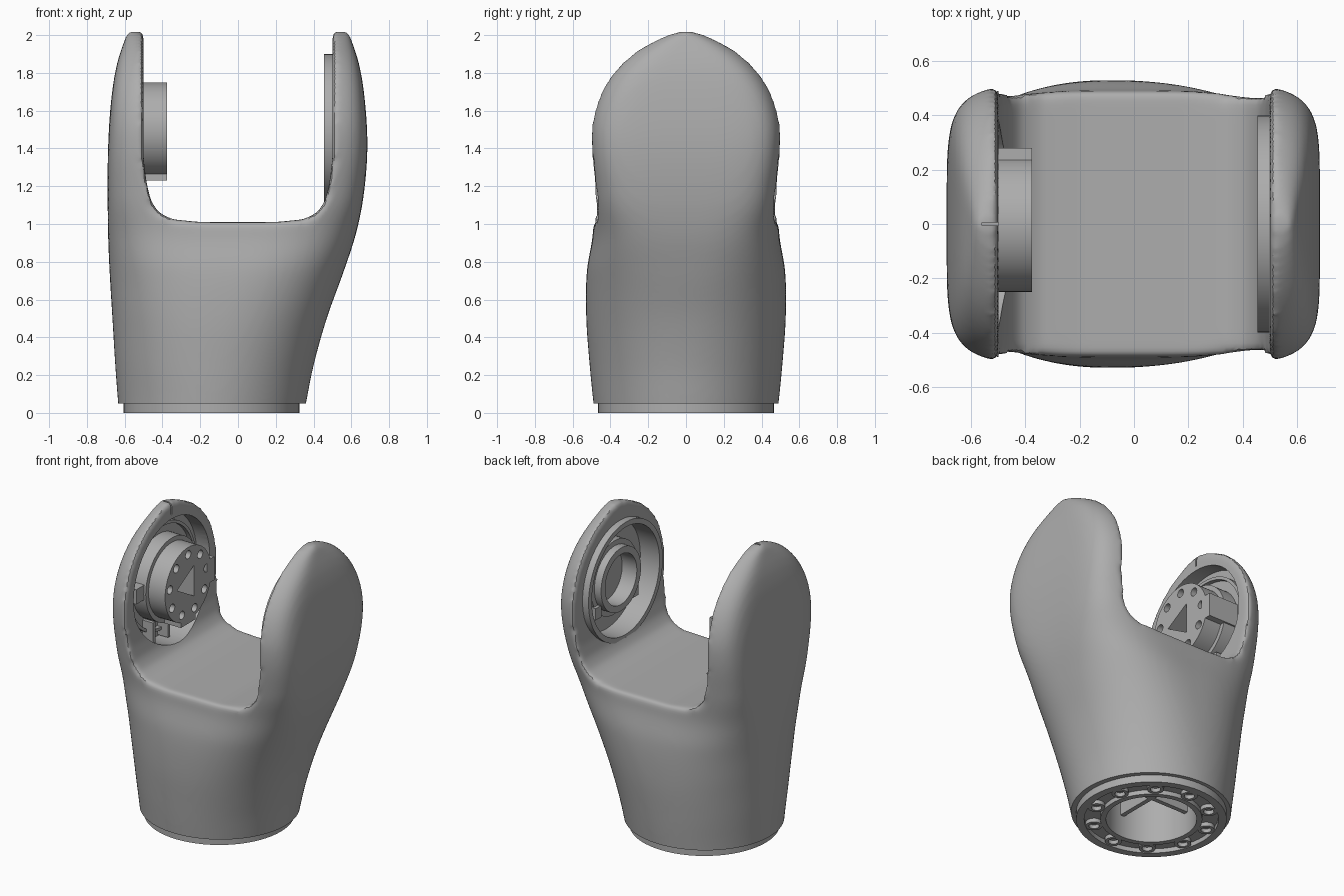
import bpy, bmesh, math
from mathutils import Matrix, Vector

cube = bpy.data.objects.get("Cube")
if cube:
    bpy.data.objects.remove(cube)

grey = bpy.data.materials.new("plain grey")
grey.use_nodes = True
COL = (0.42, 0.42, 0.42, 1)
grey.diffuse_color = COL
grey.node_tree.nodes["Principled BSDF"].inputs["Base Color"].default_value = COL
PIVOT = 1.5      # height of the joint axis
BASE_X = -0.14   # centre of the round base


def finish(name, bm):
    bmesh.ops.recalc_face_normals(bm, faces=bm.faces)
    me = bpy.data.meshes.new(name)
    bm.to_mesh(me)
    bm.free()
    me.materials.append(grey)
    ob = bpy.data.objects.new(name, me)
    bpy.context.collection.objects.link(ob)
    return ob


def activate(ob):
    bpy.ops.object.select_all(action='DESELECT')
    ob.select_set(True)
    bpy.context.view_layer.objects.active = ob


def smooth(ob):
    activate(ob)
    bpy.ops.object.shade_smooth_by_angle(angle=math.radians(32))


def modify(ob, kind, **settings):
    activate(ob)
    mod = ob.modifiers.new(kind, kind)
    for key, value in settings.items():
        setattr(mod, key, value)
    bpy.ops.object.modifier_apply(modifier=mod.name)


def cut(ob, cutter):
    modify(ob, 'BOOLEAN', operation='DIFFERENCE', solver='EXACT', object=cutter)
    bpy.data.objects.remove(cutter)


# Frames: local z runs along the joint axis, or straight up through the base
JOINT = Matrix.Translation((0, 0, PIVOT)) @ Matrix(((0, 0, 1), (1, 0, 0), (0, 1, 0))).to_4x4()
BASE = Matrix.Translation((BASE_X, 0, 0))


def rod(bm, frame, r, a, b, at=(0, 0), n=64, turn=0):
    m = frame @ Matrix.Translation((*at, (a + b) / 2)) @ Matrix.Rotation(turn, 4, 'Z')
    bmesh.ops.create_cone(bm, cap_ends=True, segments=n, radius1=r, radius2=r,
                          depth=abs(b - a), matrix=m)


def tube(bm, frame, r_out, r_in, a, b, at=(0, 0), n=64):
    rings = [[bm.verts.new(frame @ Vector((at[0] + r * math.cos(math.tau * i / n),
                                           at[1] + r * math.sin(math.tau * i / n), h)))
              for i in range(n)] for r, h in ((r_out, a), (r_out, b), (r_in, b), (r_in, a))]
    for k in range(4):
        p, q = rings[k], rings[(k + 1) % 4]
        for i in range(n):
            j = (i + 1) % n
            bm.faces.new((p[i], p[j], q[j], q[i]))


def box(bm, lo, hi):
    lo, hi = Vector(lo), Vector(hi)
    m = Matrix.Translation((lo + hi) / 2) @ Matrix.Diagonal((*(hi - lo), 1))
    bmesh.ops.create_cube(bm, size=1, matrix=m)


def around(count, r):
    return [(r * math.sin(math.tau * k / count), r * math.cos(math.tau * k / count))
            for k in range(count)]


# Shell sections: height, left edge, right edge, half depth, squareness
KEYS = [(-0.15, -0.62, 0.32, 0.465, 2), (0.05, -0.635, 0.36, 0.49, 2),
        (0.25, -0.65, 0.40, 0.51, 2.1), (0.5, -0.665, 0.47, 0.528, 2.3),
        (0.75, -0.68, 0.56, 0.525, 2.7), (0.95, -0.688, 0.625, 0.493, 3.6),
        (1.15, -0.69, 0.665, 0.497, 5), (1.4, -0.688, 0.685, 0.517, 6),
        (1.65, -0.672, 0.672, 0.517, 6), (1.85, -0.64, 0.64, 0.517, 5),
        (2.03, -0.58, 0.58, 0.517, 3)]


def section(z):
    """Cubic interpolation between the key sections."""
    i = max(k for k in range(len(KEYS) - 1) if KEYS[k][0] <= z or k == 0)
    p1, p2 = KEYS[i], KEYS[i + 1]
    p0, p3 = KEYS[max(i - 1, 0)], KEYS[min(i + 2, len(KEYS) - 1)]
    h = p2[0] - p1[0]
    t = (z - p1[0]) / h
    out = []
    for c in range(1, 5):
        m1 = (p2[c] - p0[c]) / (p2[0] - p0[0]) * h
        m2 = (p3[c] - p1[c]) / (p3[0] - p1[0]) * h
        out.append((2*t**3 - 3*t**2 + 1) * p1[c] + (t**3 - 2*t**2 + t) * m1
                   + (3*t**2 - 2*t**3) * p2[c] + (t**3 - t**2) * m2)
    return out


def power(v, n):
    return math.copysign(abs(v) ** (2 / n), v)


# Shell: lofted body, rounded off at the top like the joint
bm = bmesh.new()
N, TOP, MID = 96, 2.02, 1.46
levels = [-0.15 + (MID + 0.15) * i / 40 for i in range(40)]
levels += [MID + (TOP - MID) * math.sin(math.pi / 2 * i / 24.5) for i in range(25)]
rows = []
for z in levels:
    left, right, depth, n = section(z)
    if z > MID:
        depth *= math.sqrt(1 - ((z - MID) / (TOP - MID)) ** 2)
    rows.append([bm.verts.new(((left + right) / 2 + (right - left) / 2 * power(math.cos(a), n),
                               depth * power(math.sin(a), n), z))
                 for a in (math.tau * (i + 0.5) / N for i in range(N))])
for p, q in zip(rows, rows[1:]):
    for i in range(N):
        j = (i + 1) % N
        bm.faces.new((p[i], p[j], q[j], q[i]))
bm.faces.new(rows[0])
bm.faces.new(rows[-1])
shell = finish("fork_shell", bm)

# Saddle between the two arms
half = [(0.5, 2.3), (0.5, 1.35), (0.485, 1.22), (0.46, 1.12), (0.42, 1.06), (0.35, 1.025),
        (0.2, 1.01)]
bm = bmesh.new()
outline = [bm.verts.new((x, -1, z)) for x, z in half + [(-x, z) for x, z in reversed(half)]]
face = bm.faces.new(outline)
side = bmesh.ops.extrude_face_region(bm, geom=[face])["geom"]
bmesh.ops.translate(bm, verts=[v for v in side if isinstance(v, bmesh.types.BMVert)], vec=(0, 2, 0))
cut(shell, finish("saddle_cutter", bm))
modify(shell, 'REMESH', mode='VOXEL', voxel_size=0.016)
modify(shell, 'SMOOTH', factor=0.5, iterations=14)

# Flat base, joint pockets, base bore and the seam notch
bm = bmesh.new()
box(bm, (-1, -1, -1), (1, 1, 0.05))
cut(shell, finish("base_cutter", bm))
bm = bmesh.new()
rod(bm, JOINT, 0.41, -0.6, -0.4)
rod(bm, JOINT, 0.385, 0.4, 0.6)
rod(bm, BASE, 0.3, 0, 0.6)
box(bm, (-0.56, -0.005, 1.94), (-0.4, 0.005, 2.1))
cut(shell, finish("pocket_cutter", bm))
smooth(shell)

# Base flange: rim, floor, inner collar and bolt bosses
bm = bmesh.new()
tube(bm, BASE, 0.465, 0.415, 0, 0.06)
tube(bm, BASE, 0.42, 0.285, 0.03, 0.06)
tube(bm, BASE, 0.315, 0.28, 0, 0.3)
for at in around(10, 0.365):
    tube(bm, BASE, 0.052, 0.032, 0.004, 0.04, at, 24)
smooth(finish("base_flange", bm))

# Cross ribs inside the bore
bm = bmesh.new()
box(bm, (BASE_X - 0.29, -0.015, 0.15), (BASE_X + 0.29, 0.015, 0.6))
box(bm, (BASE_X - 0.015, -0.29, 0.15), (BASE_X + 0.015, 0.29, 0.6))
finish("bore_ribs", bm)

# Drive hub with bolt holes and a triangular socket
bm = bmesh.new()
rod(bm, JOINT, 0.25, -0.61, -0.375)
hub = finish("drive_hub", bm)
bm = bmesh.new()
for at in around(9, 0.2):
    rod(bm, JOINT, 0.028, -0.47, -0.3, at, 24)
rod(bm, JOINT, 0.12, -0.5, -0.3, n=3, turn=math.pi / 2)
cut(hub, finish("hub_cutter", bm))
smooth(hub)

# Hub collar, keys, connector and webs in the pocket
bm = bmesh.new()
tube(bm, JOINT, 0.28, 0.245, -0.61, -0.5)
tube(bm, JOINT, 0.36, 0.34, -0.61, -0.57)
smooth(finish("hub_collar", bm))
bm = bmesh.new()
box(bm, (-0.6, 0.2, PIVOT - 0.08), (-0.375, 0.28, PIVOT + 0.08))
box(bm, (-0.6, -0.08, PIVOT - 0.27), (-0.375, 0.08, PIVOT - 0.22))
box(bm, (-0.6, -0.36, PIVOT - 0.04), (-0.515, -0.27, PIVOT + 0.06))
for y in (-0.16, 0, 0.16):
    box(bm, (-0.61, y - 0.012, PIVOT - 0.4), (-0.52, y + 0.012, PIVOT - 0.24))
finish("hub_keys", bm)

# Bearing ring and its inner seat on the other arm
bm = bmesh.new()
tube(bm, JOINT, 0.4, 0.365, 0.455, 0.601)
tube(bm, JOINT, 0.215, 0.17, 0.49, 0.61)
tube(bm, JOINT, 0.25, 0.21, 0.54, 0.61)
smooth(finish("bearing_ring", bm))
bm = bmesh.new()
for y in (-0.2, 0.2):
    box(bm, (0.52, y - 0.03, PIVOT - 0.2), (0.61, y + 0.03, PIVOT - 0.12))
finish("bearing_stops", bm)
